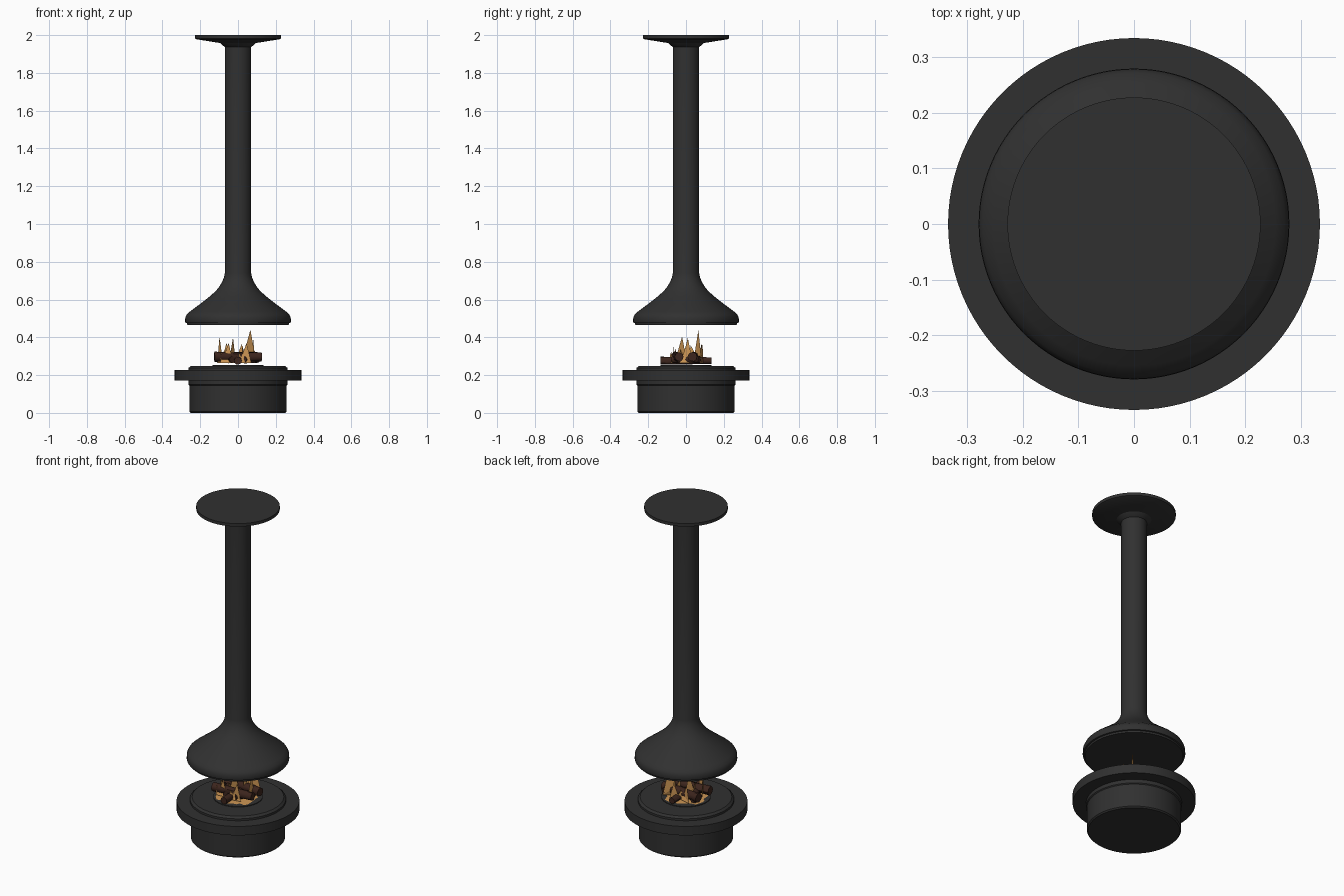
import bpy, bmesh, math, random
from mathutils import Vector, Matrix

random.seed(4)
if "Cube" in bpy.data.objects:
    bpy.data.objects.remove(bpy.data.objects["Cube"], do_unlink=True)


def material(name, rgb):
    m = bpy.data.materials.new(name)
    m.use_nodes = True
    m.diffuse_color = (*rgb, 1)
    bsdf = m.node_tree.nodes["Principled BSDF"]
    bsdf.inputs["Base Color"].default_value = (*rgb, 1)
    bsdf.inputs["Roughness"].default_value = 0.6
    return m


STEEL = material("black steel", (0.03, 0.03, 0.03))
BARK = material("dark bark", (0.045, 0.018, 0.012))
FLAME = material("amber flame", (0.62, 0.31, 0.09))


def finish(name, bm, mats, smooth=None):
    mesh = bpy.data.meshes.new(name)
    bm.to_mesh(mesh)
    bm.free()
    ob = bpy.data.objects.new(name, mesh)
    bpy.context.collection.objects.link(ob)
    for m in mats:
        mesh.materials.append(m)
    if smooth:
        bpy.ops.object.select_all(action='DESELECT')
        bpy.context.view_layer.objects.active = ob
        ob.select_set(True)
        bpy.ops.object.shade_smooth_by_angle(angle=math.radians(smooth))
    return ob


def lathe(name, profile, steps=96):
    """Spin an (radius, height) profile from axis to axis into a closed solid."""
    bm = bmesh.new()
    verts = [bm.verts.new((r, 0, z)) for r, z in profile]
    edges = [bm.edges.new(pair) for pair in zip(verts, verts[1:])]
    bmesh.ops.spin(bm, geom=verts + edges, cent=(0, 0, 0), axis=(0, 0, 1),
                   angle=math.tau, steps=steps)
    bmesh.ops.remove_doubles(bm, verts=bm.verts, dist=1e-5)
    bmesh.ops.recalc_face_normals(bm, faces=bm.faces)
    return finish(name, bm, [STEEL], 30)


# Hearth: drum, wide ledge, raised rim and fire plate
lathe("hearth_drum", [(0, 0), (0.25, 0), (0.257, 0.007), (0.257, 0.145),
                      (0.262, 0.15), (0.262, 0.18), (0, 0.18)])
lathe("hearth_ledge", [(0, 0.172), (0.335, 0.172), (0.335, 0.226), (0, 0.226)])
lathe("hearth_rim", [(0, 0.22), (0.262, 0.22), (0.262, 0.238),
                     (0.25, 0.249), (0, 0.249)])
lathe("fire_plate", [(0, 0.245), (0.135, 0.245), (0.135, 0.253), (0, 0.253)])

# Suspended hood flowing into the flue, and the ceiling plate
lathe("hood_and_flue", [(0, 0.465), (0.268, 0.465), (0.27, 0.475), (0.278, 0.477),
                        (0.28, 0.483), (0.279, 0.506), (0.272, 0.521),
                        (0.255, 0.536), (0.2, 0.577), (0.15, 0.616),
                        (0.118, 0.645), (0.098, 0.67), (0.083, 0.695),
                        (0.074, 0.718), (0.07, 0.74), (0.07, 1.95), (0, 1.95)])
lathe("ceiling_plate", [(0, 1.938), (0.07, 1.938), (0.082, 1.946), (0.095, 1.958),
                        (0.15, 1.967), (0.22, 1.978), (0.228, 1.982),
                        (0.228, 2.0), (0, 2.0)])

# Ragged bed of embers
bm = bmesh.new()
rim = []
for i in range(36):
    r = random.uniform(0.1, 0.13)
    a = math.tau * i / 36
    rim.append(bm.verts.new((r * math.cos(a), r * math.sin(a), 0.256)))
bm.faces.new(rim)
finish("ember_bed", bm, [FLAME])


def log(name, x, y, z, radius, length, turn, tilt=0):
    """Rough horizontal log; turn is its heading from the x axis in degrees."""
    bm = bmesh.new()
    bmesh.ops.create_cone(bm, cap_ends=True, segments=10, radius1=radius,
                          radius2=radius * 0.92, depth=length)
    sides = [e for e in bm.edges if abs(e.verts[0].co.z - e.verts[1].co.z) > length / 2]
    bmesh.ops.subdivide_edges(bm, edges=sides, cuts=3)
    for v in bm.verts:
        k = random.uniform(0.9, 1.07)
        v.co.x *= k
        v.co.y *= k
    bm.transform(Matrix.Translation((x, y, z))
                 @ Matrix.Rotation(math.radians(turn), 4, 'Z')
                 @ Matrix.Rotation(math.radians(90 + tilt), 4, 'Y'))
    finish(name, bm, [BARK], 45)


# Stacked logs: one below running front to back, the rest laid across
log("lower_log", 0, 0, 0.276, 0.021, 0.27, 90)
log("front_log", 0, -0.045, 0.297, 0.027, 0.25, 4)
log("back_log", 0, 0.045, 0.297, 0.027, 0.25, -5)
log("left_short_log", 0.065, 0, 0.282, 0.02, 0.16, 62)
log("right_short_log", -0.065, 0, 0.282, 0.02, 0.16, 118)


def flame(name, x, y, top, width, turn):
    """Thin folded tongue with a large point and a smaller side point."""
    bm = bmesh.new()
    h = top - 0.265
    outline = [(-0.5, 0, 0), (-0.45, 0, 0.55), (-0.22, 0.1, 0.3),
               (0.15, 0, 1), (0.5, -0.1, 0)]
    pts = [bm.verts.new((u * width, v * width, 0.265 + w * h)) for u, v, w in outline]
    bm.faces.new((pts[0], pts[2], pts[1]))
    bm.faces.new((pts[0], pts[4], pts[2]))
    bm.faces.new((pts[2], pts[4], pts[3]))
    bm.transform(Matrix.Translation((x, y, 0)) @ Matrix.Rotation(math.radians(turn), 4, 'Z'))
    finish(name, bm, [FLAME])


# Tongues of flame between the logs
tongues = [(0.055, 0.055, 0.44, 0.1, 45), (0.035, -0.075, 0.37, 0.07, 15),
           (-0.09, -0.03, 0.405, 0.08, 130), (-0.06, -0.07, 0.37, 0.07, 10),
           (-0.03, 0, 0.4, 0.07, 70), (0.085, 0.0, 0.395, 0.07, 100),
           (-0.05, 0.08, 0.37, 0.08, 170), (0.01, 0.085, 0.365, 0.07, 20)]
for i, t in enumerate(tongues):
    flame(f"flame_{i + 1}", *t)
